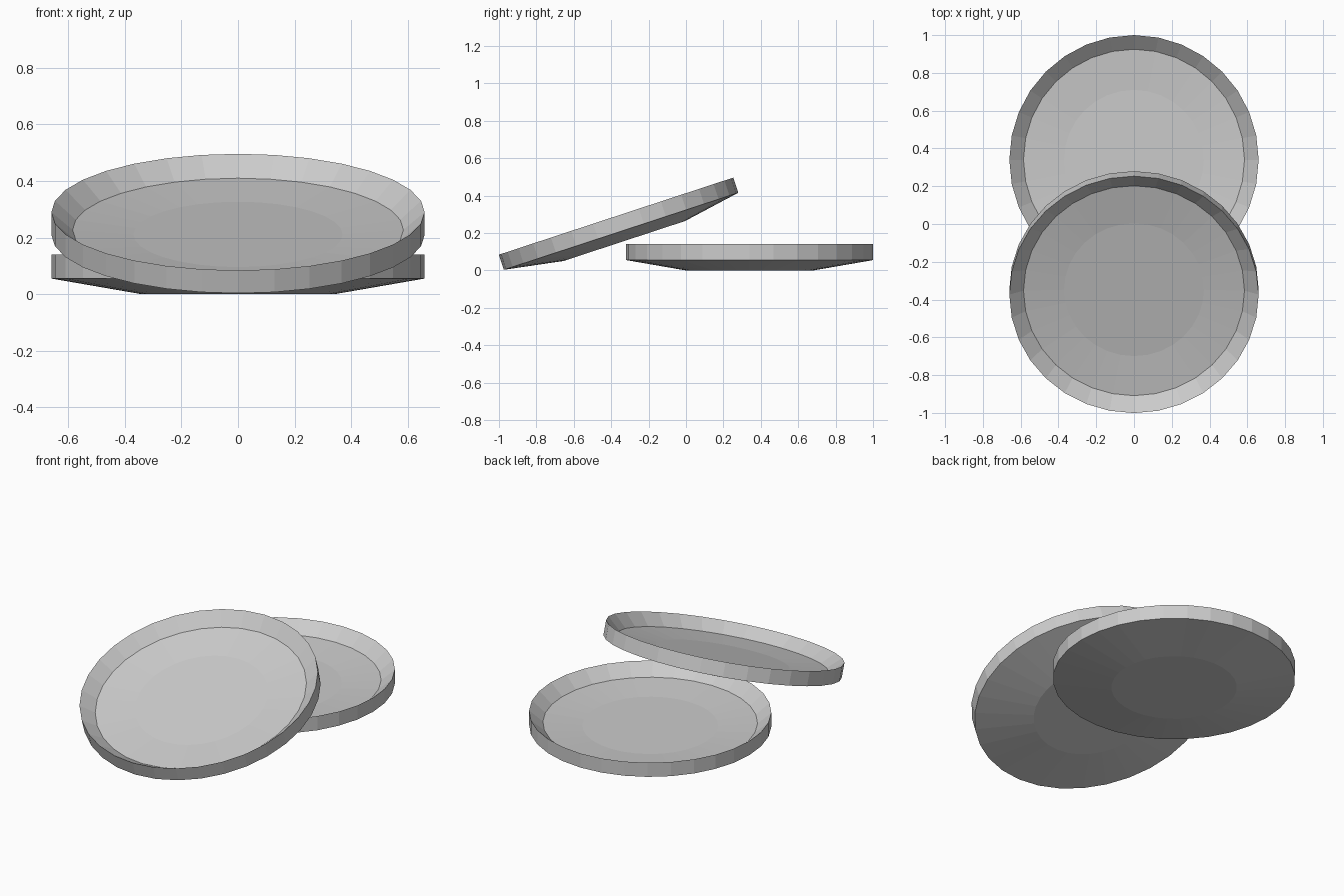
import bpy, bmesh, math

if "Cube" in bpy.data.objects:
    bpy.data.objects.remove(bpy.data.objects["Cube"])

SIDES = 32
# Dish profile (radius, height): underside, outer wall, sloped rim, shallow floor
PROFILE = [(0.342, 0), (0.66, 0.055), (0.66, 0.14), (0.585, 0.074), (0.37, 0.057)]


def make_dish(name, location, tilt=0.0):
    bm = bmesh.new()
    rings = []
    for r, z in PROFILE:
        angles = [2 * math.pi * i / SIDES for i in range(SIDES)]
        rings.append([bm.verts.new((r * math.cos(a), r * math.sin(a), z)) for a in angles])
    # Walls between neighbouring rings
    for lower, upper in zip(rings, rings[1:]):
        for i in range(SIDES):
            j = (i + 1) % SIDES
            bm.faces.new((lower[i], lower[j], upper[j], upper[i]))
    # Flat base and inside floor
    bm.faces.new(rings[0][::-1])
    bm.faces.new(rings[-1])
    bmesh.ops.recalc_face_normals(bm, faces=bm.faces)
    mesh = bpy.data.meshes.new(name)
    bm.to_mesh(mesh)
    bm.free()
    dish = bpy.data.objects.new(name, mesh)
    dish.location = location
    dish.rotation_euler.x = tilt
    bpy.context.collection.objects.link(dish)
    return dish


# Dish lying flat at the back, tilted dish leaning over it at the front
make_dish("flat_dish", (0, 0.34, 0))
make_dish("tilted_dish", (0, -0.33, 0.157), math.radians(18.2))
